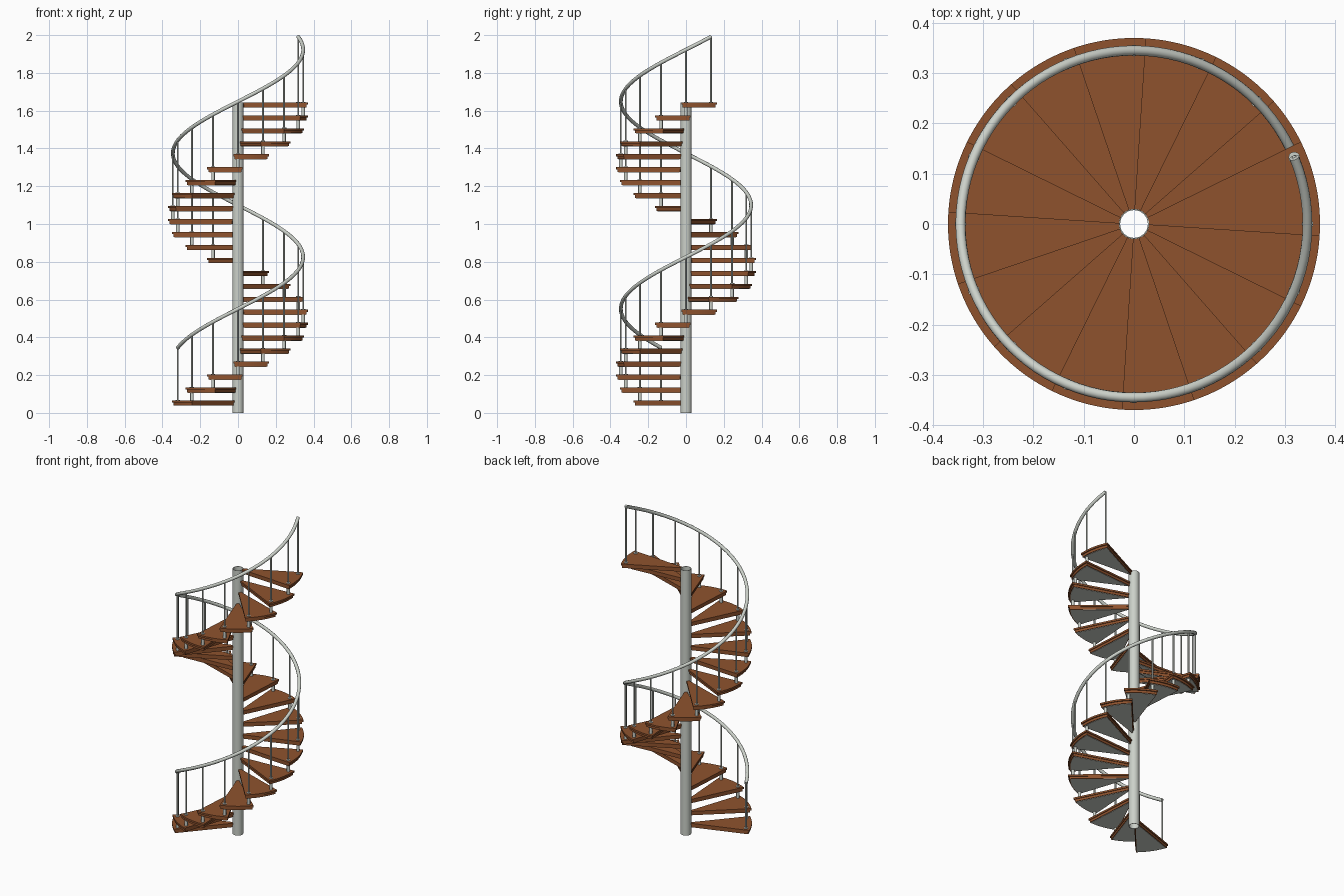
import bpy, bmesh, math
from mathutils import Vector

if "Cube" in bpy.data.objects:
    bpy.data.objects.remove(bpy.data.objects["Cube"])

STEPS = 24
RISE = 0.0686
TURN = math.radians(22.5)
START = math.radians(202.5)
TOP0 = 0.066          # top of the first tread
THICK = 0.028
RAIL_R = 0.345
RAIL_Z0 = 0.345


def material(name, rgb):
    m = bpy.data.materials.new(name)
    m.diffuse_color = (*rgb, 1)
    m.use_nodes = True
    m.node_tree.nodes["Principled BSDF"].inputs["Base Color"].default_value = m.diffuse_color
    return m


wood = material("brown wood", (0.275, 0.086, 0.027))
metal = material("light grey metal", (0.60, 0.635, 0.585))


def finish(name, bm, mat, smooth=True):
    bmesh.ops.recalc_face_normals(bm, faces=bm.faces)
    me = bpy.data.meshes.new(name)
    bm.to_mesh(me)
    bm.free()
    me.materials.append(mat)
    ob = bpy.data.objects.new(name, me)
    bpy.context.collection.objects.link(ob)
    if smooth:
        bpy.ops.object.select_all(action='DESELECT')
        ob.select_set(True)
        bpy.context.view_layer.objects.active = ob
        bpy.ops.object.shade_smooth_by_angle(angle=math.radians(35))
    return ob


def wedge(bm, mid, half, r0, r1, z0, z1, inset=0.0):
    """Annular wedge with its straight sides moved in by a constant inset."""
    def pt(r, t, s):
        a = mid + t * (half - math.asin(min(0.5, inset / r)))
        return (r * math.cos(a), r * math.sin(a), s)
    ts = [i / 6 - 1 for i in range(13)]
    outline = [(r1, t) for t in ts] + [(r0, t) for t in reversed(ts[::3])]
    lo = [bm.verts.new(pt(r, t, z0)) for r, t in outline]
    hi = [bm.verts.new(pt(r, t, z1)) for r, t in outline]
    bm.faces.new(lo[::-1])
    bm.faces.new(hi)
    n = len(outline)
    for i in range(n):
        j = (i + 1) % n
        bm.faces.new((lo[i], lo[j], hi[j], hi[i]))


def rod(bm, a, r, z0, z1, sides=12):
    ret = bmesh.ops.create_cone(bm, cap_ends=True, segments=sides,
                                radius1=r, radius2=r, depth=z1 - z0)
    bmesh.ops.translate(bm, verts=ret["verts"], vec=Vector(
        (RAIL_R * math.cos(a), RAIL_R * math.sin(a), (z0 + z1) / 2)))


# hollow centre pole
bm = bmesh.new()
N = 32
rings = []
for r, z in ((0.03, 0), (0.03, 1.642), (0.0275, 1.642), (0.0275, 0)):
    rings.append([bm.verts.new((r * math.cos(i * math.tau / N),
                                r * math.sin(i * math.tau / N), z)) for i in range(N)])
for k in range(4):
    p, q = rings[k], rings[(k + 1) % 4]
    for i in range(N):
        j = (i + 1) % N
        bm.faces.new((p[i], p[j], q[j], q[i]))
finish("centre_pole", bm, metal)

# treads: overhanging top board, lower wooden body, metal plate beneath
half = math.radians(15)
for k in range(STEPS):
    mid = START + (k + 0.5) * TURN
    top = TOP0 + k * RISE
    bm = bmesh.new()
    wedge(bm, mid, half, 0.03, 0.37, top - 0.011, top)
    wedge(bm, mid, half, 0.032, 0.363, top - THICK + 0.002, top - 0.011, 0.004)
    finish(f"tread_{k + 1}", bm, wood, False)
    bm = bmesh.new()
    wedge(bm, mid, half, 0.034, 0.358, top - THICK, top - THICK + 0.004, 0.008)
    finish(f"tread_underplate_{k + 1}", bm, metal, False)

# balusters, collars on the treads and spacers between them
balusters, collars, spacers = bmesh.new(), bmesh.new(), bmesh.new()
for k in range(STEPS + 1):
    a = START + k * TURN
    top = TOP0 + min(k, STEPS - 1) * RISE
    rod(balusters, a, 0.0045, top - THICK, RAIL_Z0 + k * RISE)
    rod(collars, a, 0.0115, top - 0.001, top + 0.003)
    if 0 < k < STEPS:
        rod(spacers, a, 0.009, top - RISE, top - THICK + 0.001)
finish("balusters", balusters, metal)
finish("baluster_collars", collars, metal)
finish("tread_spacers", spacers, metal)

# spiral handrail
cu = bpy.data.curves.new("handrail", 'CURVE')
cu.dimensions = '3D'
cu.bevel_depth = 0.01
cu.bevel_resolution = 3
cu.use_fill_caps = True
sp = cu.splines.new('POLY')
M = STEPS * 6
sp.points.add(M)
for i in range(M + 1):
    a = START + i / 6 * TURN
    sp.points[i].co = (RAIL_R * math.cos(a), RAIL_R * math.sin(a),
                       RAIL_Z0 + i / 6 * RISE, 1)
cu.materials.append(metal)
rail = bpy.data.objects.new("handrail", cu)
bpy.context.collection.objects.link(rail)
bpy.ops.object.select_all(action='DESELECT')
rail.select_set(True)
bpy.context.view_layer.objects.active = rail
bpy.ops.object.convert(target='MESH')
bpy.ops.object.shade_smooth_by_angle(angle=math.radians(50))
